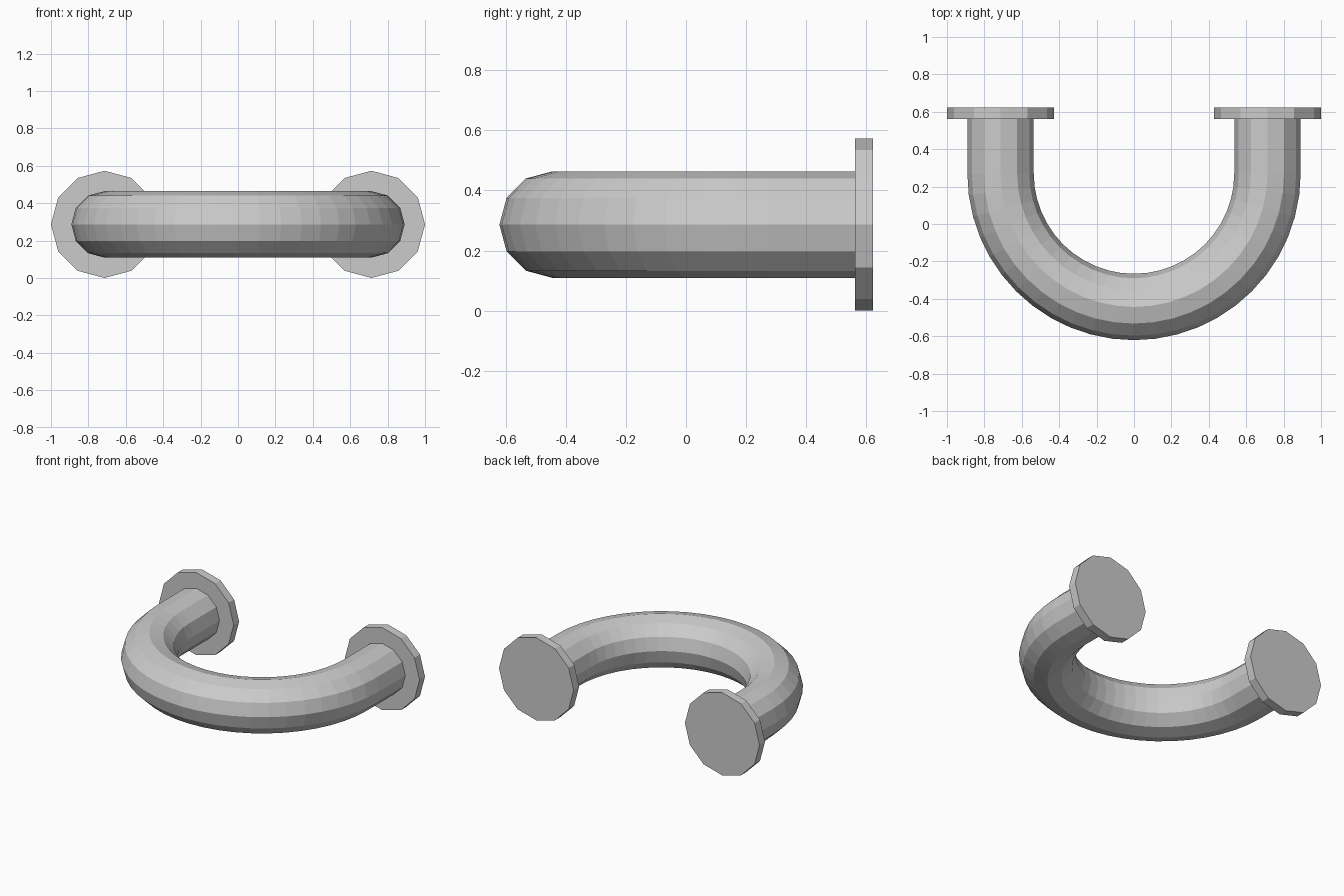
import bpy, bmesh
from math import sin, cos, pi

if "Cube" in bpy.data.objects:
    bpy.data.objects.remove(bpy.data.objects["Cube"])

SIDES = 12
BEND_STEPS = 24
CX, CZ = 0.7135, 0.2865      # leg offset and axis height
PIPE_R, FLANGE_R = 0.1775, 0.2865
BEND_Y = 0.27                # centre of the half-circle bend
FLANGE_Y0, FLANGE_Y1 = 0.562, 0.622


def sweep(name, path, radius):
    """Sweep a 12-sided ring along (x, y, outward x, outward y) stations and cap it."""
    bm = bmesh.new()
    rings = []
    for x, y, nx, ny in path:
        ring = []
        for i in range(SIDES):
            a = 2 * pi * i / SIDES
            r = radius * cos(a)
            ring.append(bm.verts.new((x + nx * r, y + ny * r, CZ + radius * sin(a))))
        rings.append(ring)
    for a, b in zip(rings, rings[1:]):
        for i in range(SIDES):
            j = (i + 1) % SIDES
            bm.faces.new((a[i], a[j], b[j], b[i]))
    bm.faces.new(rings[0])
    bm.faces.new(rings[-1])
    bmesh.ops.recalc_face_normals(bm, faces=bm.faces)
    mesh = bpy.data.meshes.new(name)
    bm.to_mesh(mesh)
    bm.free()
    obj = bpy.data.objects.new(name, mesh)
    bpy.context.collection.objects.link(obj)
    return obj


# U-shaped pipe: straight leg, half-circle bend, straight leg
path = [(-CX, FLANGE_Y0, -1, 0)]
for k in range(BEND_STEPS + 1):
    t = pi + pi * k / BEND_STEPS
    path.append((CX * cos(t), BEND_Y + CX * sin(t), cos(t), sin(t)))
path.append((CX, FLANGE_Y0, 1, 0))
sweep("u_bend_pipe", path, PIPE_R)

# End flanges
for side, s in (("left", -1), ("right", 1)):
    sweep(side + "_flange",
          [(s * CX, FLANGE_Y0, s, 0), (s * CX, FLANGE_Y1, s, 0)], FLANGE_R)
